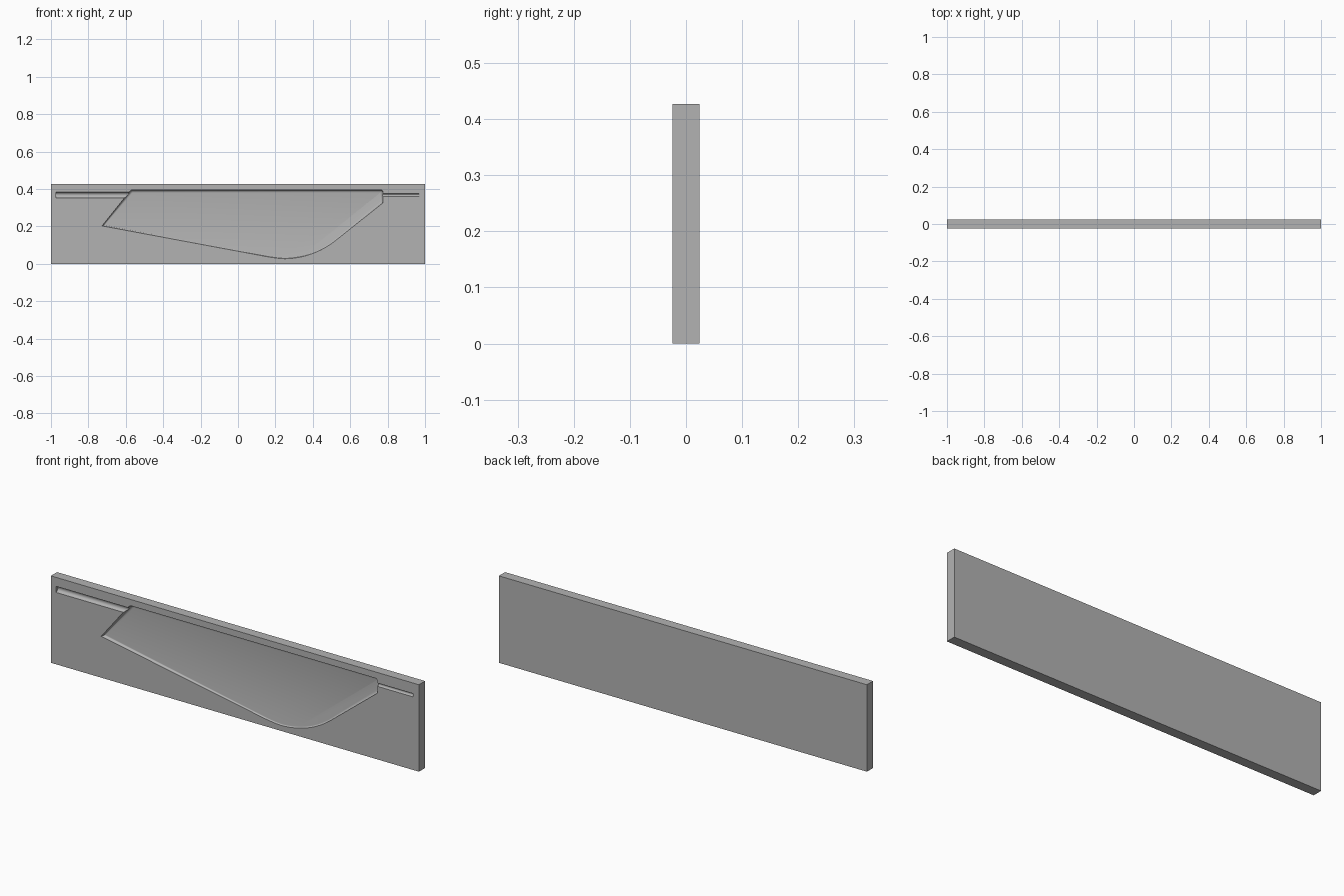
import bpy, bmesh, math
from mathutils import Vector

cube = bpy.data.objects.get("Cube")
if cube:
    bpy.data.objects.remove(cube)

LENGTH, HEIGHT, FRONT = 2.0, 0.427, -0.024

grey = bpy.data.materials.new("plain grey")
grey.use_nodes = True
grey.diffuse_color = (0.45, 0.45, 0.45, 1)
grey.node_tree.nodes["Principled BSDF"].inputs["Base Color"].default_value = grey.diffuse_color


def new_object(name, bm):
    bmesh.ops.recalc_face_normals(bm, faces=bm.faces)
    mesh = bpy.data.meshes.new(name)
    bm.to_mesh(mesh)
    bm.free()
    mesh.materials.append(grey)
    obj = bpy.data.objects.new(name, mesh)
    bpy.context.collection.objects.link(obj)
    return obj


def bezier(a, b, c, steps):
    a, b, c = Vector(a), Vector(b), Vector(c)
    return [a.lerp(b, i / steps).lerp(b.lerp(c, i / steps), i / steps)
            for i in range(steps + 1)]


def inward(points):
    """Mitred inward direction at each corner of a convex outline."""
    result = []
    for i, p in enumerate(points):
        e1 = (p - points[i - 1]).normalized()
        e2 = (points[(i + 1) % len(points)] - p).normalized()
        n1, n2 = Vector((-e1.y, e1.x)), Vector((-e2.y, e2.x))
        result.append((n1 + n2) / (1 + n1.dot(n2)))
    return result


def depth(z):
    """The blade cavity is deepest along its upper edge."""
    return 0.005 + 0.017 * z / 0.396


# Plate
bm = bmesh.new()
bmesh.ops.create_cube(bm, size=1)
for v in bm.verts:
    v.co = (v.co.x * LENGTH, v.co.y * -2 * FRONT, (v.co.z + 0.5) * HEIGHT)
plate = new_object("mould_plate", bm)

# Blade cavity cutter: outline counter-clockwise, with a rounded rim
outline = [Vector((-0.727, 0.203))]
outline += bezier((0.13, 0.043), (0.20, 0.029), (0.25, 0.027), 6)
outline += bezier((0.25, 0.027), (0.40, 0.030), (0.52, 0.123), 16)[1:]
outline += [Vector(p) for p in ((0.775, 0.326), (0.775, 0.388), (0.767, 0.396),
                                (-0.567, 0.396), (-0.578, 0.389))]
normals = inward(outline)
bm = bmesh.new()
loops = [[bm.verts.new((p.x, FRONT - 0.02, p.y)) for p in outline]]
for step in range(7):
    angle = math.pi / 2 * step / 6
    loop = []
    for p, n in zip(outline, normals):
        q = p + n * depth(p.y) * 0.75 * (1 - math.cos(angle))
        loop.append(bm.verts.new((q.x, FRONT + depth(q.y) * math.sin(angle), q.y)))
    loops.append(loop)
for a, b in zip(loops, loops[1:]):
    for i in range(len(a)):
        j = (i + 1) % len(a)
        bm.faces.new((a[i], a[j], b[j], b[i]))
bm.faces.new(loops[0])
bm.faces.new(loops[-1])
cutters = [new_object("blade_cavity_cutter", bm)]


# Half-round rod channel cutters
def channel(name, x0, x1, z, radius):
    bm = bmesh.new()
    bmesh.ops.create_cone(bm, cap_ends=True, segments=32, radius1=radius,
                          radius2=radius, depth=x1 - x0)
    for v in bm.verts:
        v.co = ((x0 + x1) / 2 + v.co.z, FRONT + v.co.x, z + v.co.y)
    return new_object(name, bm)


cutters.append(channel("right_rod_channel_cutter", -0.973, -0.575, 0.368, 0.015))
cutters.append(channel("left_rod_channel_cutter", 0.765, 0.968, 0.367, 0.008))

# Carve the cavities out of the plate
bpy.context.view_layer.objects.active = plate
plate.select_set(True)
for cutter in cutters:
    cutter.hide_render = True
    mod = plate.modifiers.new(cutter.name, "BOOLEAN")
    mod.operation = "DIFFERENCE"
    mod.solver = "EXACT"
    mod.object = cutter
    bpy.ops.object.modifier_apply(modifier=mod.name)
for cutter in cutters:
    bpy.data.objects.remove(cutter)
bpy.ops.object.shade_smooth_by_angle(angle=math.radians(30))
